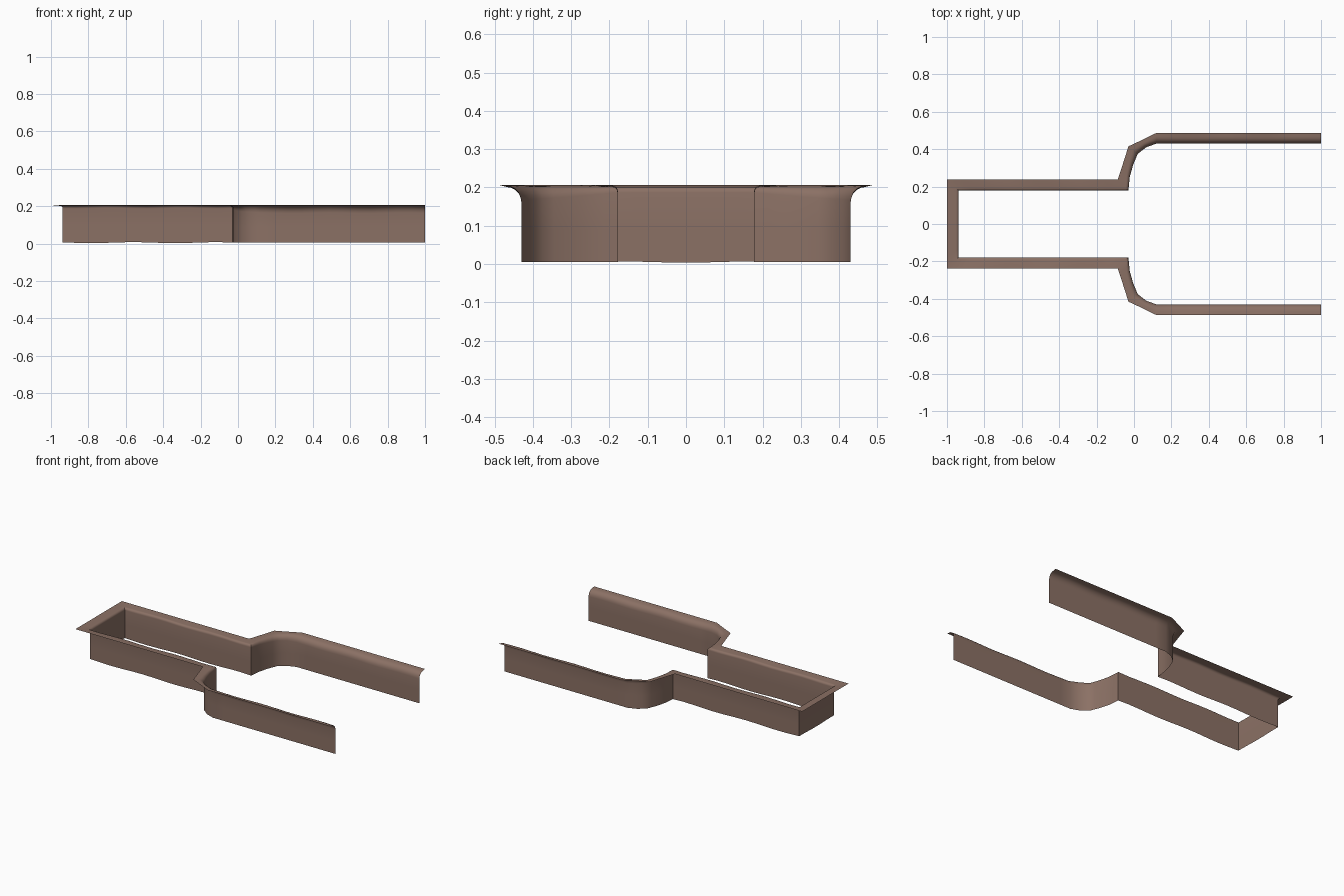
import bpy, math

if "Cube" in bpy.data.objects:
    bpy.data.objects.remove(bpy.data.objects["Cube"])

# Matched corner points of the wall line and the flange rim, plus lip radius
# (wall x, wall y, rim x, rim y, lip size, subdivisions to the next point)
HALF = [
    (1.00, 0.43, 1.00, 0.487, 0.040, 12),
    (0.12, 0.43, 0.12, 0.487, 0.040, 2),
    (0.065, 0.41, 0.045, 0.45, 0.036, 2),
    (0.02, 0.375, -0.03, 0.415, 0.033, 2),
    (-0.005, 0.315, -0.048, 0.357, 0.028, 2),
    (-0.023, 0.25, -0.067, 0.298, 0.022, 2),
    (-0.03, 0.178, -0.087, 0.238, 0.015, 12),
    (-0.937, 0.178, -1.00, 0.238, 0.015, 8),
]
mirrored = [(a, -b, c, -d, r, 0) for a, b, c, d, r, n in reversed(HALF)]
counts = [p[5] for p in HALF] + [p[5] for p in HALF[-2::-1]]
path = HALF + mirrored

# Resample the path
stations = []
for p, q, n in zip(path, path[1:], counts):
    for i in range(n):
        t = i / n
        stations.append([p[k] + (q[k] - p[k]) * t for k in range(5)])
stations.append(list(path[-1][:5]))

# Cross-section: upright wall, rounded lip, nearly flat flange
verts, faces = [], []
ARC = 5
for wx, wy, rx, ry, r, in stations:
    L = 0.06
    wave = 0.003 * math.sin(wx * 14) * math.cos(wy * 20) if wx < -0.03 else 0
    top = 0.203 + 0.002 * math.sin(wx * 16)
    section = [(0, 0.005 + wave), (0, 0.09), (0, top - r)]
    for i in range(1, ARC + 1):
        a = math.pi / 2 * i / ARC
        section.append((r * (1 - math.cos(a)) / L, top - r + r * math.sin(a)))
    section.append((1, 0.206))
    for t, z in section:
        verts.append((wx + (rx - wx) * t, wy + (ry - wy) * t, z))
m = ARC + 4
for i in range(len(stations) - 1):
    for j in range(m - 1):
        a = i * m + j
        faces.append((a, a + 1, a + m + 1, a + m))

mesh = bpy.data.meshes.new("flanged_wall")
mesh.from_pydata(verts, [], faces)
mesh.update()
wall = bpy.data.objects.new("flanged_wall", mesh)
bpy.context.collection.objects.link(wall)

# Brown material
mat = bpy.data.materials.new("brown")
mat.diffuse_color = (0.26, 0.165, 0.13, 1)
mat.use_nodes = True
mat.node_tree.nodes["Principled BSDF"].inputs["Base Color"].default_value = mat.diffuse_color
mesh.materials.append(mat)

bpy.context.view_layer.objects.active = wall
wall.select_set(True)
bpy.ops.object.shade_smooth_by_angle(angle=math.radians(35))
